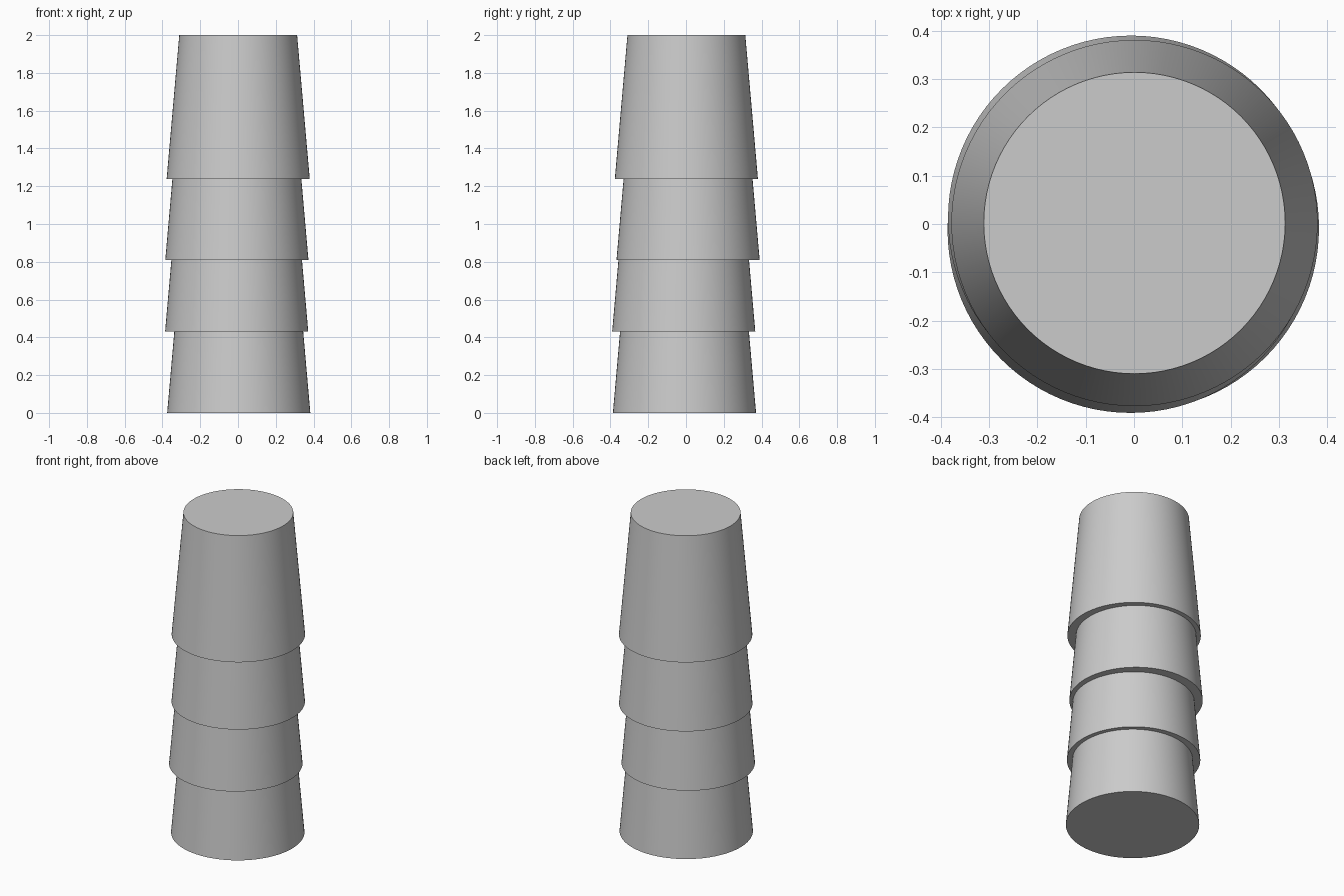
import bpy
import math

cube = bpy.data.objects.get("Cube")
if cube:
    bpy.data.objects.remove(cube, do_unlink=True)

RIM_RADIUS = 0.379
BASE_RADIUS = 0.312
CUP_HEIGHT = 0.763


def add_cup(name, x, y, z):
    """Upside-down tapered cup whose wide rim sits at height z."""
    bpy.ops.mesh.primitive_cone_add(
        vertices=96, radius1=RIM_RADIUS, radius2=BASE_RADIUS,
        depth=CUP_HEIGHT, location=(x, y, z + CUP_HEIGHT / 2))
    cup = bpy.context.object
    cup.name = name
    bpy.ops.object.shade_smooth_by_angle(angle=math.radians(30))
    return cup


# Stack of nested cups, each slightly off centre
add_cup("bottom_cup", 0.004, -0.008, 0.0)
add_cup("lower_middle_cup", -0.007, -0.012, 0.43)
add_cup("upper_middle_cup", -0.006, 0.011, 0.81)
add_cup("top_cup", 0.001, 0.002, 1.237)
